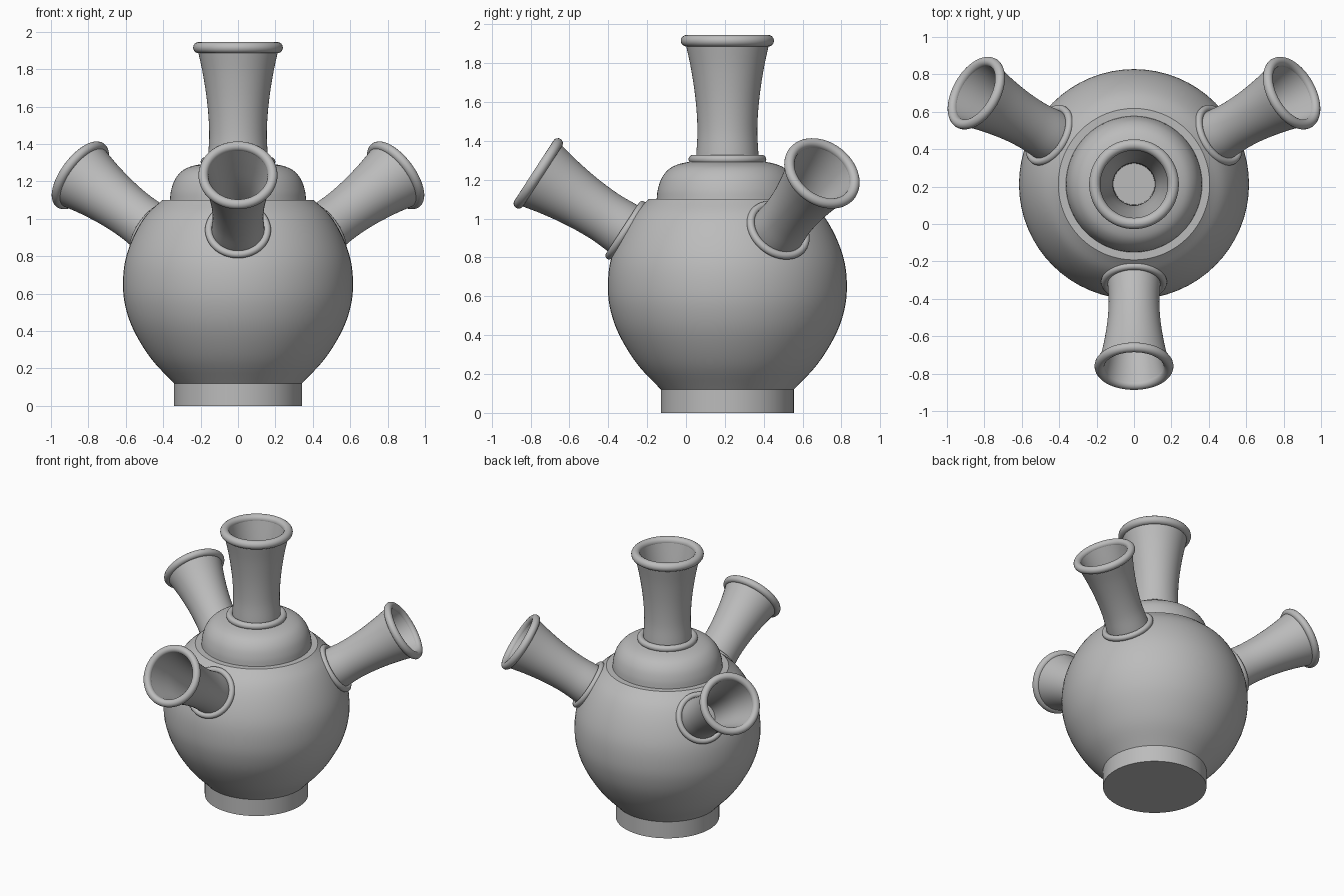
import bpy, math
from mathutils import Matrix, Vector

if "Cube" in bpy.data.objects:
    bpy.data.objects.remove(bpy.data.objects["Cube"], do_unlink=True)

clay = bpy.data.materials.new("grey clay")
clay.use_nodes = True
grey = (0.5, 0.5, 0.5, 1)
clay.diffuse_color = grey
clay.node_tree.nodes["Principled BSDF"].inputs["Base Color"].default_value = grey

AXIS_Y = 0.213
SIDES = 64


def smooth_curve(points, steps=5):
    """Catmull-Rom curve through the profile points."""
    p = [Vector(q) for q in points]
    p = [2 * p[0] - p[1]] + p + [2 * p[-1] - p[-2]]
    out = []
    for a, b, c, d in zip(p, p[1:], p[2:], p[3:]):
        for i in range(steps):
            t = i / steps
            out.append(0.5 * (2 * b + (c - a) * t + (2 * a - 5 * b + 4 * c - d) * t * t
                              + (3 * b - a - 3 * c + d) * t ** 3))
    return out + [p[-2]]


def finish(obj, matrix):
    obj.data.transform(matrix)
    if not obj.data.materials:
        obj.data.materials.append(clay)
    bpy.ops.object.select_all(action="DESELECT")
    obj.select_set(True)
    bpy.context.view_layer.objects.active = obj
    bpy.ops.object.shade_smooth_by_angle(angle=math.radians(35))


def lathe(name, profile, matrix):
    """Revolve (radius, height) points, closing both ends with flat caps."""
    verts, faces = [], []
    for r, z in profile:
        for k in range(SIDES):
            a = math.tau * k / SIDES
            verts.append((r * math.cos(a), r * math.sin(a), z))
    for i in range(len(profile) - 1):
        for k in range(SIDES):
            n = (k + 1) % SIDES
            lo, hi = i * SIDES, (i + 1) * SIDES
            faces.append((lo + k, lo + n, hi + n, hi + k))
    faces.append(tuple(reversed(range(SIDES))))
    faces.append(tuple(range(len(verts) - SIDES, len(verts))))
    mesh = bpy.data.meshes.new(name)
    mesh.from_pydata(verts, [], faces)
    obj = bpy.data.objects.new(name, mesh)
    bpy.context.collection.objects.link(obj)
    finish(obj, matrix)


def ring(name, major, minor, z, matrix):
    bpy.ops.mesh.primitive_torus_add(major_radius=major, minor_radius=minor,
                                     major_segments=SIDES, minor_segments=16)
    obj = bpy.context.object
    obj.name = name
    finish(obj, matrix @ Matrix.Translation((0, 0, z)))


def spout(name, matrix):
    """Flared hollow tube with a collar at its foot and a rolled rim."""
    outer = smooth_curve([(0.163, -0.08), (0.16, 0.02), (0.154, 0.15), (0.163, 0.3),
                          (0.186, 0.46), (0.218, 0.61)])
    inner = smooth_curve([(0.182, 0.61), (0.156, 0.48), (0.13, 0.33), (0.115, 0.17),
                          (0.11, 0.0)])
    lathe(name + "_tube", outer + inner, matrix)
    ring(name + "_collar", 0.177, 0.023, 0.0, matrix)
    ring(name + "_rim", 0.21, 0.03, 0.61, matrix)


centre = Matrix.Translation((0, AXIS_Y, 0))

# Foot, round belly and domed shoulder
lathe("foot", [(0.342, 0), (0.342, 0.12)], centre)
lathe("belly", smooth_curve([(0.342, 0.12), (0.463, 0.25), (0.556, 0.4), (0.602, 0.53),
                             (0.615, 0.65), (0.602, 0.78), (0.556, 0.91), (0.49, 1.02),
                             (0.405, 1.1)]), centre)
lathe("shoulder", smooth_curve([(0.365, 1.09), (0.358, 1.15), (0.337, 1.21), (0.3, 1.255),
                                (0.25, 1.28), (0.18, 1.295)]), centre)

# Upright neck
spout("neck", centre @ Matrix.Translation((0, 0, 1.305)))

# Three slanted spouts spaced evenly around the belly
for name, azimuth in (("front_spout", -90), ("left_spout", 30), ("right_spout", 150)):
    spout(name, centre @ Matrix.Rotation(math.radians(azimuth), 4, "Z")
          @ Matrix.Translation((0.523, 0, 0.94))
          @ Matrix.Rotation(math.radians(57), 4, "Y") @ Matrix.Scale(0.88, 4))
